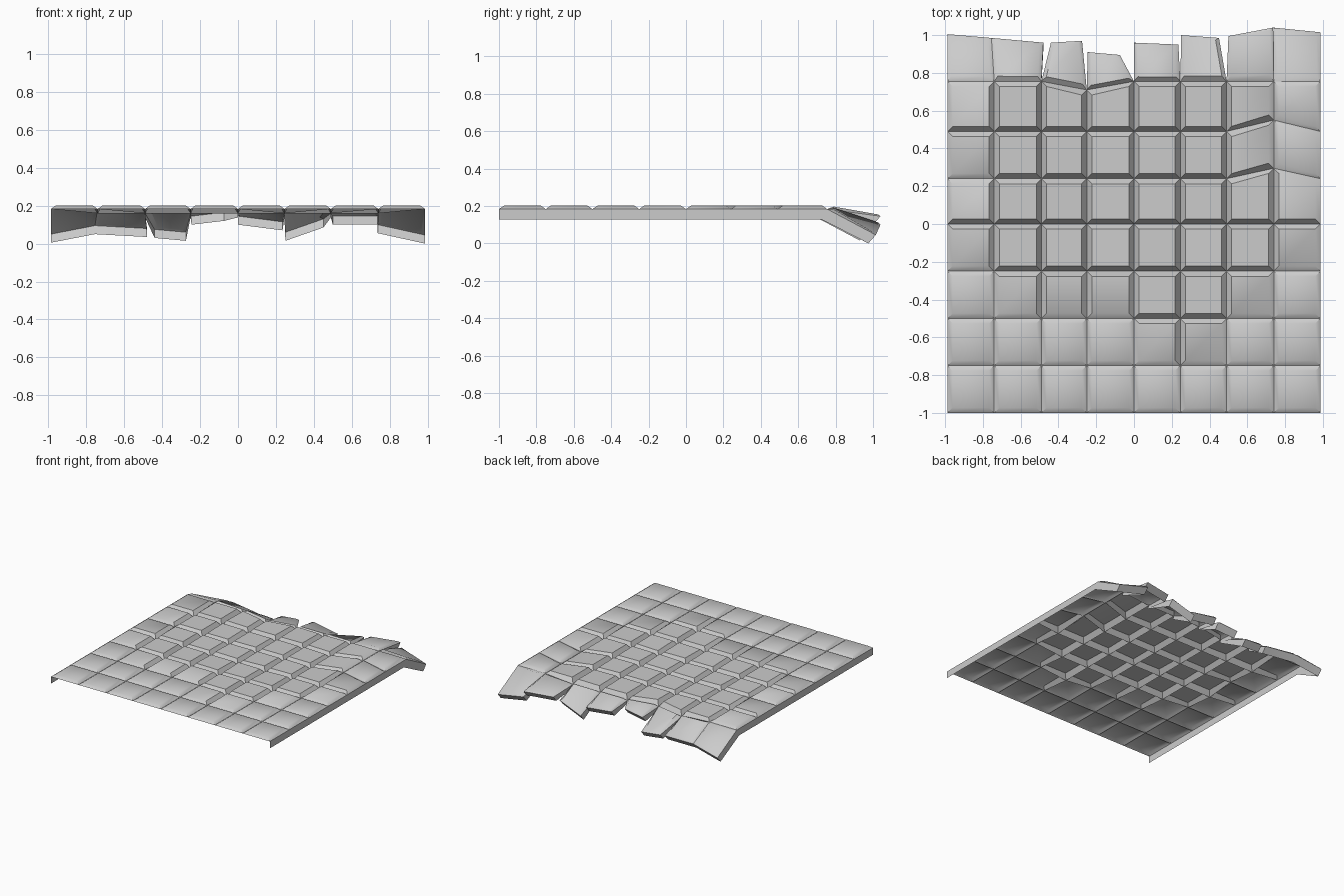
import bpy, bmesh, math, random
from mathutils import Vector

if "Cube" in bpy.data.objects:
    bpy.data.objects.remove(bpy.data.objects["Cube"])

random.seed(4)
XS = [-0.987, -0.74, -0.49, -0.25, 0.0, 0.245, 0.49, 0.74, 0.987]
YS = [-1.0, -0.75, -0.5, -0.25, 0.0, 0.24, 0.49, 0.755]
SHIFT = {(7, 6): 0.06, (7, 5): 0.055, (3, 7): -0.045}       # seam corners pushed out of line
EXTRA_DEEP = {(1, 6), (1, 4), (7, 4), (5, 2)}
TOP = 0.202


def corner(i, j):
    deep = (2 <= i <= 6 and 3 <= j <= 7) or (i, j) in EXTRA_DEEP
    return Vector((XS[i], YS[j] + SHIFT.get((i, j), 0), 0.16 if deep else 0.183))


def face(bm, *pts):
    bm.faces.new([bm.verts.new(p) for p in pts])


def bevelled_tile(bm, outer, inner):
    face(bm, *inner)
    for a in range(4):
        b = (a + 1) % 4
        face(bm, outer[a], outer[b], inner[b], inner[a])


def finish(bm, name):
    bmesh.ops.remove_doubles(bm, verts=bm.verts, dist=0.0005)
    me = bpy.data.meshes.new(name)
    bm.to_mesh(me)
    bm.free()
    ob = bpy.data.objects.new(name, me)
    bpy.context.collection.objects.link(ob)
    bpy.ops.object.select_all(action='DESELECT')
    ob.select_set(True)
    bpy.context.view_layer.objects.active = ob
    bpy.ops.object.shade_smooth_by_angle(angle=math.radians(44))
    return ob


# Flat floor: bevelled tiles sharing V-shaped seams, deeper in the cracked middle
bm = bmesh.new()
signs = [(1, 1), (-1, 1), (-1, -1), (1, -1)]
for j in range(7):
    for i in range(8):
        outer = [corner(i, j), corner(i + 1, j), corner(i + 1, j + 1), corner(i, j + 1)]
        cracked = 2 <= i <= 5 and 3 <= j <= 6
        inner = []
        for p, (sx, sy) in zip(outer, signs):
            dip = random.uniform(0.0, 0.008) if cracked else 0
            inner.append(Vector((p.x + sx * 0.027, p.y + sy * 0.027, TOP - dip)))
        bevelled_tile(bm, outer, inner)
finish(bm, "floor_tiles")

# Broken back row: (left x, y, z), (right x, y, z) of each lip's bottom, open left, open right
BROKEN = [
    ((-0.987, 0.965, 0.005), (-0.755, 0.945, 0.05), 0, 0),
    ((-0.755, 0.945, 0.05), (-0.48, 0.92, 0.035), 0, 1),
    ((-0.44, 0.92, 0.03), (-0.275, 0.93, 0.015), 1, 1),
    ((-0.245, 0.87, 0.1), (-0.075, 0.855, 0.12), 1, 1),
    ((0.0, 0.92, 0.1), (0.235, 0.91, 0.07), 1, 1),
    ((0.25, 0.96, 0.015), (0.45, 0.945, 0.085), 1, 1),
    ((0.5, 0.955, 0.1), (0.737, 1.0, 0.1), 1, 1),
    ((0.737, 1.0, 0.055), (0.987, 0.975, 0.0), 1, 0),
]
LIP = Vector((0, -0.04, -0.045))
SKIRT = Vector((0, -0.03, -0.055))
bm = bmesh.new()
for i, (l, r, open_l, open_r) in enumerate(BROKEN):
    bl, br = Vector(l) - LIP, Vector(r) - LIP
    fl, fr = corner(i, 7), corner(i + 1, 7)
    outer = [fl, fr, br, bl]
    inner = [fl.lerp(bl, 0.12), fr.lerp(br, 0.12), br.lerp(fr, 0.05), bl.lerp(fl, 0.05)]
    for k, p in enumerate(inner):
        p.x += 0.02 * signs[k][0]
        p.z += 0.018 if k < 2 else 0.008
        if k < 2:
            p.z = max(p.z, 0.182)
    bevelled_tile(bm, outer, inner)
    face(bm, br, bl, bl + LIP, br + LIP)
    if open_l:
        face(bm, bl, fl, fl + SKIRT * 0.4, bl + LIP)
    if open_r:
        face(bm, fr, br, br + LIP, fr + SKIRT * 0.4)
finish(bm, "broken_edge_tiles")

# Skirts down both long sides, following the drop of the broken edge
bm = bmesh.new()
for i, end in ((0, BROKEN[0][0]), (8, BROKEN[7][1])):
    tops = [corner(i, j) for j in range(8)] + [Vector(end) - LIP]
    lows = [Vector((p.x, p.y, 0.127)) for p in tops[:7]]
    lows += [tops[7] + SKIRT, Vector(end)]
    for a in range(8):
        quad = [tops[a], lows[a], lows[a + 1], tops[a + 1]]
        face(bm, *(quad if i else reversed(quad)))
        if not i:
            continue
for f in bm.faces:
    f.normal_update()
    if f.normal.x * f.calc_center_median().x < 0:
        f.normal_flip()
finish(bm, "side_skirts")
